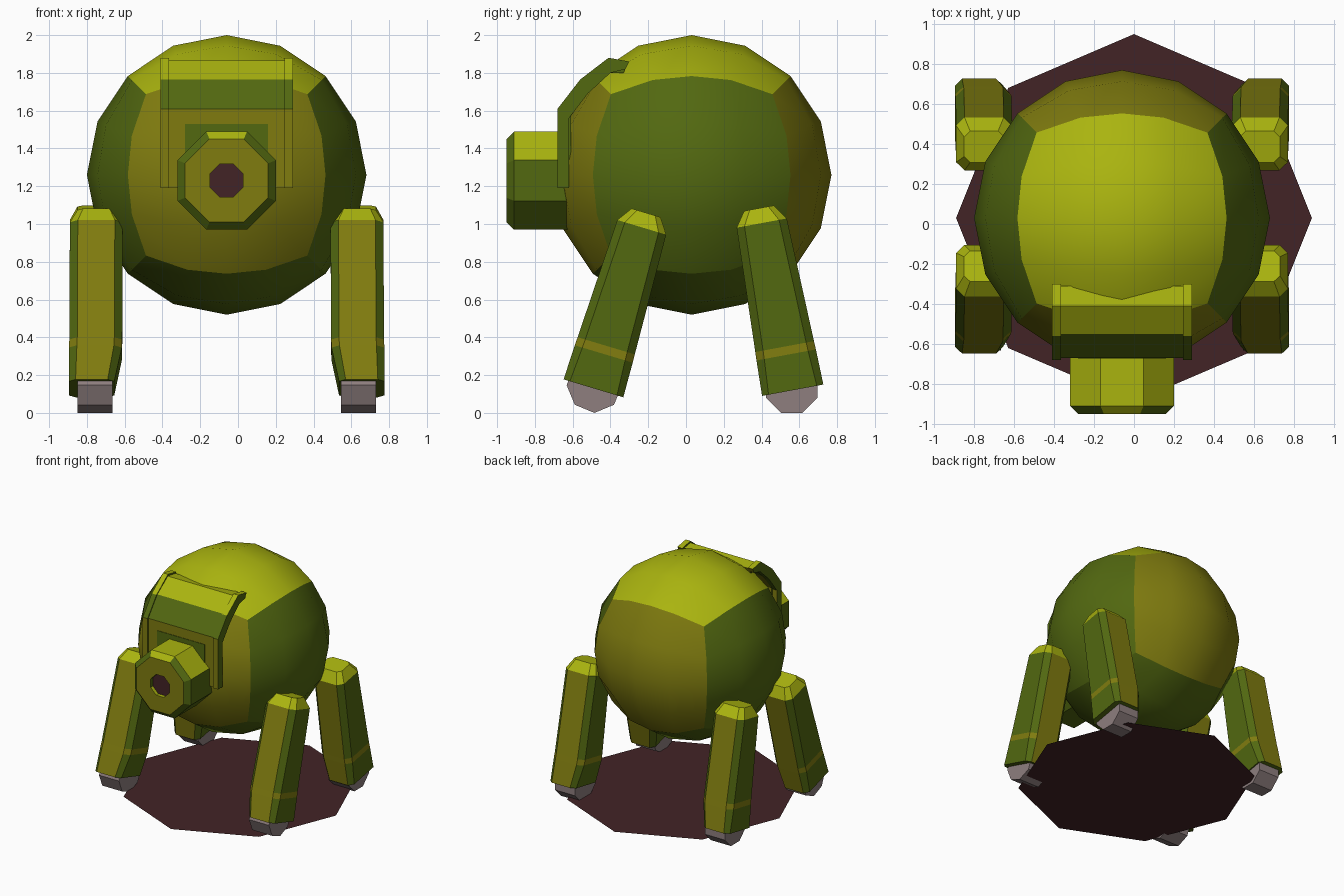
import bpy, bmesh, math
from mathutils import Vector, Matrix

if "Cube" in bpy.data.objects:
    bpy.data.objects.remove(bpy.data.objects["Cube"])

CX = -0.06  # symmetry plane of the walker


def material(name, rgb):
    lin = [(c / 255 / 12.92) if c < 10.3 else ((c / 255 + 0.055) / 1.055) ** 2.4 for c in rgb]
    m = bpy.data.materials.new(name)
    m.diffuse_color = (*lin, 1)
    m.use_nodes = True
    m.node_tree.nodes["Principled BSDF"].inputs["Base Color"].default_value = m.diffuse_color
    return m


LIME, OLIVE, GREEN, MAROON, GREY = range(5)
MATS = [material("lime", (170, 180, 15)), material("olive", (128, 124, 15)),
        material("green", (82, 104, 16)), material("maroon", (66, 35, 38)),
        material("grey", (142, 126, 126))]


def by_direction(f):
    """Top faces lime, front and back olive, everything else green."""
    n = f.normal
    if n.z > 0.7:
        return LIME
    return OLIVE if abs(n.y) > 0.82 else GREEN


def finish(name, bm, rule=None, matrix=None, mirror=False):
    """Colour the faces, make the object, mirror it across the centre plane."""
    for f in bm.faces:
        if rule:
            f.material_index = rule(f)
    if matrix:
        bm.transform(matrix)
    me = bpy.data.meshes.new(name)
    bm.to_mesh(me)
    bm.free()
    for m in MATS:
        me.materials.append(m)
    ob = bpy.data.objects.new(name, me)
    ob.location.x = CX
    bpy.context.collection.objects.link(ob)
    if mirror:
        ob.modifiers.new("Mirror", 'MIRROR').use_mirror_merge = False
    return ob


def loft(rings):
    """Closed solid through equal-length rings of points."""
    bm = bmesh.new()
    vs = [[bm.verts.new(p) for p in r] for r in rings]
    n = len(vs[0])
    for a, b in zip(vs, vs[1:]):
        for i in range(n):
            bm.faces.new((a[i], a[(i + 1) % n], b[(i + 1) % n], b[i]))
    bm.faces.new(vs[0])
    bm.faces.new(vs[-1])
    bmesh.ops.recalc_face_normals(bm, faces=bm.faces[:])
    bm.normal_update()
    return bm


def prism(profile, x0, x1):
    return loft([[(x, y, z) for y, z in profile] for x in (x0, x1)])


# Body: cube rounded to a sphere, coloured and creased per cube side
bm = bmesh.new()
bmesh.ops.create_cube(bm, size=2)
bmesh.ops.subdivide_edges(bm, edges=bm.edges[:], cuts=3, use_grid_fill=True)
bm.normal_update()
for f in bm.faces:
    f.material_index = by_direction(f)
    f.smooth = True
for e in bm.edges:
    e.smooth = e.link_faces[0].normal.dot(e.link_faces[1].normal) > 0.5
for v in bm.verts:
    p = Vector([math.tan(c * math.pi / 4) for c in v.co]).normalized()
    v.co = p * 0.74 + Vector((0, 0.03, 1.26))
finish("body", bm)


# Gun: octagonal barrel with chamfered muzzle and recessed bore
def octagon(y, apothem):
    r = apothem / math.cos(math.pi / 8)
    return [(r * math.cos(math.pi * (i + .5) / 4), y, 1.23 + r * math.sin(math.pi * (i + .5) / 4))
            for i in range(8)]


bm = loft([octagon(-0.55, .26), octagon(-0.91, .26), octagon(-0.95, .22),
           octagon(-0.95, .087), octagon(-0.92, .087)])
finish("gun", bm, lambda f: MAROON if len(f.verts) == 8 and f.calc_center_median().y < -0.8
       else by_direction(f))

# Visor: bent hood sheet between two raised side rims
hood = [(-.665, 1.19), (-.67, 1.61), (-.55, 1.765), (-.41, 1.865), (-.31, 1.85),
        (-.33, 1.80), (-.40, 1.80), (-.52, 1.70), (-.61, 1.57), (-.61, 1.19)]
rim = [(-.68, 1.19), (-.68, 1.61), (-.56, 1.765), (-.41, 1.88), (-.30, 1.86),
       (-.32, 1.82), (-.40, 1.80), (-.52, 1.69), (-.62, 1.56), (-.62, 1.19)]
finish("visor_hood", prism(hood, -.31, .31), by_direction)
finish("visor_rim", prism(rim, .305, .35), by_direction, mirror=True)

# Painted green patch behind the gun
patch = [(-.673, 1.25), (-.673, 1.53), (-.666, 1.53), (-.666, 1.25)]
finish("visor_patch", prism(patch, -.22, .22), lambda f: GREEN)


# Legs: tapered chamfered posts with a painted stripe, and round feet
def leg_ring(z, hx, hy, cx, c):
    pts = [(hx, hy - c), (hx - c, hy), (c - hx, hy), (-hx, hy - c),
           (-hx, c - hy), (c - hx, -hy), (hx - c, -hy), (hx, c - hy)]
    return [(cx + x, y, z) for x, y in pts]


def leg_rule(f):
    z = f.calc_center_median().z
    if 0.17 < z < 0.26:
        return OLIVE
    return LIME if f.normal.z > 0.4 else by_direction(f)


def leg(name, y, z, tilt, length):
    rings = [leg_ring(0, .12, .165, .715, .035), leg_ring(.19, .14, .16, .695, .042),
             leg_ring(.235, .14, .158, .693, .042), leg_ring(length - .08, .14, .135, .69, .042),
             leg_ring(length, .10, .08, .69, .03)]
    m = Matrix.Translation((0, y, z)) @ Matrix.Rotation(math.radians(tilt), 4, 'X')
    finish(name, loft(rings), leg_rule, m, mirror=True)


def foot(name, y, r, turn):
    """Eight-sided wheel of corner radius r; turn 0 puts a corner on the floor."""
    drop = r * (math.cos(math.pi / 8) if turn else 1)
    ring = [(y + r * math.sin(math.pi * (i + turn) / 4), drop - r * math.cos(math.pi * (i + turn) / 4))
            for i in range(8)]
    finish(name, prism(ring, .605, .79), lambda f: GREY, mirror=True)


leg("front_legs", -.49, .13, -16.7, .97)
leg("back_legs", .565, .12, 10.5, .98)
foot("front_feet", -.485, .147, 0)
foot("back_feet", .56, .148, .5)

# Dark octagonal sheet under the walker
bm = bmesh.new()
bm.faces.new([bm.verts.new((.89 * math.cos(math.pi * i / 4) - CX,
                            .03 + .92 * math.sin(math.pi * i / 4), .02)) for i in range(8)])
finish("base_sheet", bm, lambda f: MAROON)
